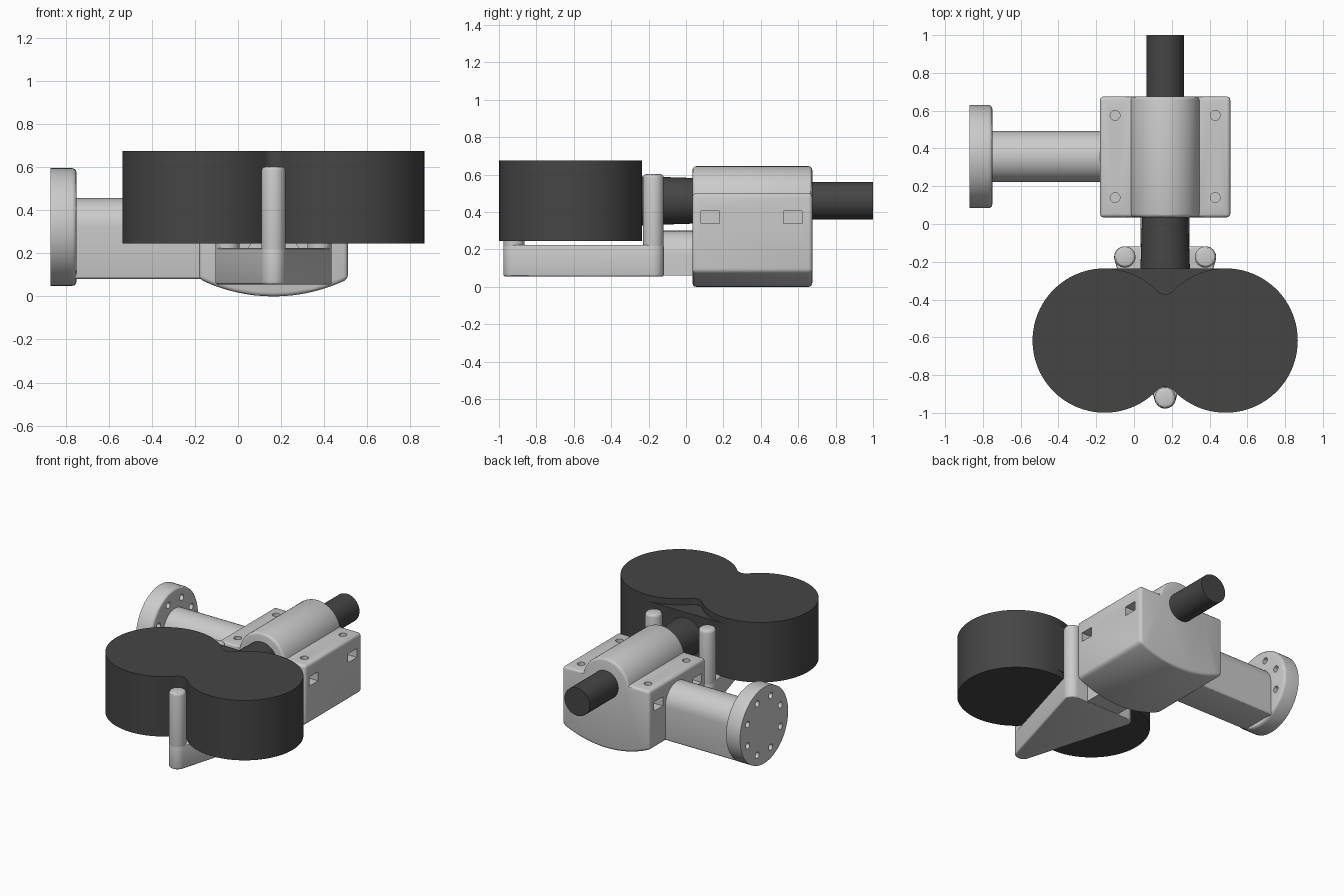
import bpy, bmesh
from math import sin, cos, pi, radians, atan2, sqrt, asin

if "Cube" in bpy.data.objects:
    bpy.data.objects.remove(bpy.data.objects["Cube"])

dark = bpy.data.materials.new("dark_rubber")
dark.diffuse_color = (0.06, 0.06, 0.06, 1)
dark.use_nodes = True
dark.node_tree.nodes["Principled BSDF"].inputs["Base Color"].default_value = dark.diffuse_color
CX = 0.165          # centre line of the whole assembly in x


def arc(cx, cy, r, a0, a1, n):
    """Points on an arc, angles in degrees."""
    return [(cx + r * cos(radians(a0 + (a1 - a0) * i / n)),
             cy + r * sin(radians(a0 + (a1 - a0) * i / n))) for i in range(n + 1)]


def circle(cx, cy, r, n=48):
    return arc(cx, cy, r, 0, 360, n)[:-1]


def prism(name, profiles, axis, a, b, bevel=0, pick=lambda e: True, mat=None):
    """Extrude one or more profiles along an axis and round the convex edges."""
    place = {"x": lambda u, v: (a, u, v), "y": lambda u, v: (u, a, v),
             "z": lambda u, v: (u, v, a)}[axis]
    bm = bmesh.new()
    faces = [bm.faces.new([bm.verts.new(place(u, v)) for u, v in p]) for p in profiles]
    out = bmesh.ops.extrude_face_region(bm, geom=faces, use_keep_orig=True)
    i = "xyz".index(axis)
    for v in out["geom"]:
        if isinstance(v, bmesh.types.BMVert):
            v.co[i] = b
    bmesh.ops.recalc_face_normals(bm, faces=bm.faces[:])
    if bevel:
        sharp = [e for e in bm.edges if len(e.link_faces) == 2 and e.is_convex
                 and e.calc_face_angle() > 0.6 and pick(e)]
        bmesh.ops.bevel(bm, geom=sharp, offset=bevel, segments=3, profile=0.5,
                        affect="EDGES", clamp_overlap=True)
    me = bpy.data.meshes.new(name)
    bm.to_mesh(me)
    bm.free()
    ob = bpy.data.objects.new(name, me)
    bpy.context.collection.objects.link(ob)
    if mat:
        me.materials.append(mat)
    return ob


def cut(ob, cutter):
    """Subtract the cutter and remove it."""
    m = ob.modifiers.new("cut", "BOOLEAN")
    m.operation, m.solver, m.object = "DIFFERENCE", "EXACT", cutter
    cutter.hide_render = True
    bpy.context.view_layer.objects.active = ob
    bpy.ops.object.modifier_apply(modifier=m.name)
    bpy.data.objects.remove(cutter)


def arch(c, axis_v, r, low):
    """Round-topped profile with straight sides."""
    return [(c - r, low), (c + r, low)] + arc(c, axis_v, r, 0, 180, 24)


def rect(u0, u1, v0, v1):
    return [(u0, v0), (u1, v0), (u1, v1), (u0, v1)]


# Clamp body: bowed bottom, flat shoulders, round housing on top
half, sag = 0.345, 0.08
R = (half ** 2 + sag ** 2) / (2 * sag)
t = math_deg = asin(half / R) * 180 / pi
h = asin(0.04 / 0.185) * 180 / pi
outline = (arc(CX, R, R, 270 - t, 270 + t, 24) + [(CX + half, 0.5)]
           + arc(CX, 0.46, 0.185, h, 180 - h, 32) + [(CX - half, 0.5)])
body = prism("clamp_body", [outline], "y", 0.035, 0.675, 0.02)

# Bolt holes and side nut slots
xs, ys = (CX - 0.265, CX + 0.265), (0.14, 0.575)
cut(body, prism("hole_cutter", [circle(x, y, 0.026, 24) for x in xs for y in ys],
                "z", 0.3, 0.6))
for s in (-1, 1):
    x0, x1 = sorted((CX + s * 0.22, CX + s * 0.45))
    cut(body, prism("slot_cutter", [rect(y - 0.05, y + 0.05, 0.34, 0.405)
                                    for y in (0.13, 0.57)], "x", x0, x1))

# Side arm and bolted flange
arm = prism("side_arm", [arch(0.357, 0.322, 0.135, 0.08)], "x", -0.77, -0.15,
            0.015, lambda e: abs(e.verts[0].co.x - e.verts[1].co.x) > 0.1)
flange = prism("flange", [circle(0.357, 0.322, 0.273, 64)], "x", -0.87, -0.75,
               0.02, lambda e: e.verts[0].co.x > -0.8)
bolts = [circle(*p, 0.022, 20) for p in arc(0.357, 0.322, 0.2, 22.5, 382.5, 8)[:-1]]
cut(flange, prism("bolt_cutter", bolts, "x", -0.9, -0.7))

# Triangular base plate around three posts, with a neck to the clamp
posts = [(CX, -0.92), (CX + 0.213, -0.175), (CX - 0.213, -0.175)]
tilt = atan2(0.213, 0.745) * 180 / pi
pr = 0.057
plate = (arc(*posts[0], pr, 180 + tilt, 360 - tilt, 12)
         + arc(*posts[1], pr, -tilt, 90, 12) + arc(*posts[2], pr, 90, 180 + tilt, 12))
prism("base_plate", [plate], "z", 0.055, 0.225, 0.012)
for n, (x, y) in enumerate(posts):
    prism(f"post_{n + 1}", [circle(x, y, pr - 0.001, 32)], "z", 0.056, 0.603, 0.02)
prism("neck", [arch(CX, 0.17, 0.13, 0.06)], "y", -0.14, 0.06)

# Twin drum outline: two lobes blended by small fillets
r, d, f, cy = 0.382, 0.32, 0.06, -0.617
hgt = sqrt((r + f) ** 2 - d ** 2)
b = atan2(hgt, d) * 180 / pi
drum = (arc(CX + d, cy, r, b - 180, 180 - b, 64)
        + arc(CX, cy + hgt, f, -b, b - 180, 8)[1:-1]
        + arc(CX - d, cy, r, b, 360 - b, 64)
        + arc(CX, cy - hgt, f, 180 - b, b, 8)[1:-1])
prism("twin_drum", [drum], "z", 0.245, 0.675, mat=dark)
prism("drum_bridge", [rect(CX - d, CX + d, -0.6, -0.235)], "z", 0.29, 0.63, mat=dark)

# Shaft: straight at the back, slightly tapered towards the drum
prism("rear_shaft", [circle(CX, 0.46, 0.1)], "y", 0.3, 1.0, mat=dark)
bpy.ops.mesh.primitive_cone_add(vertices=48, radius1=0.133, radius2=0.12, depth=0.4,
                                location=(CX, -0.1, 0.46), rotation=(-pi / 2, 0, 0))
bpy.context.object.name = "front_shaft"
bpy.context.object.data.materials.append(dark)

# Smooth shading with crisp edges
bpy.ops.object.select_all(action="SELECT")
bpy.ops.object.shade_smooth_by_angle(angle=radians(30))
